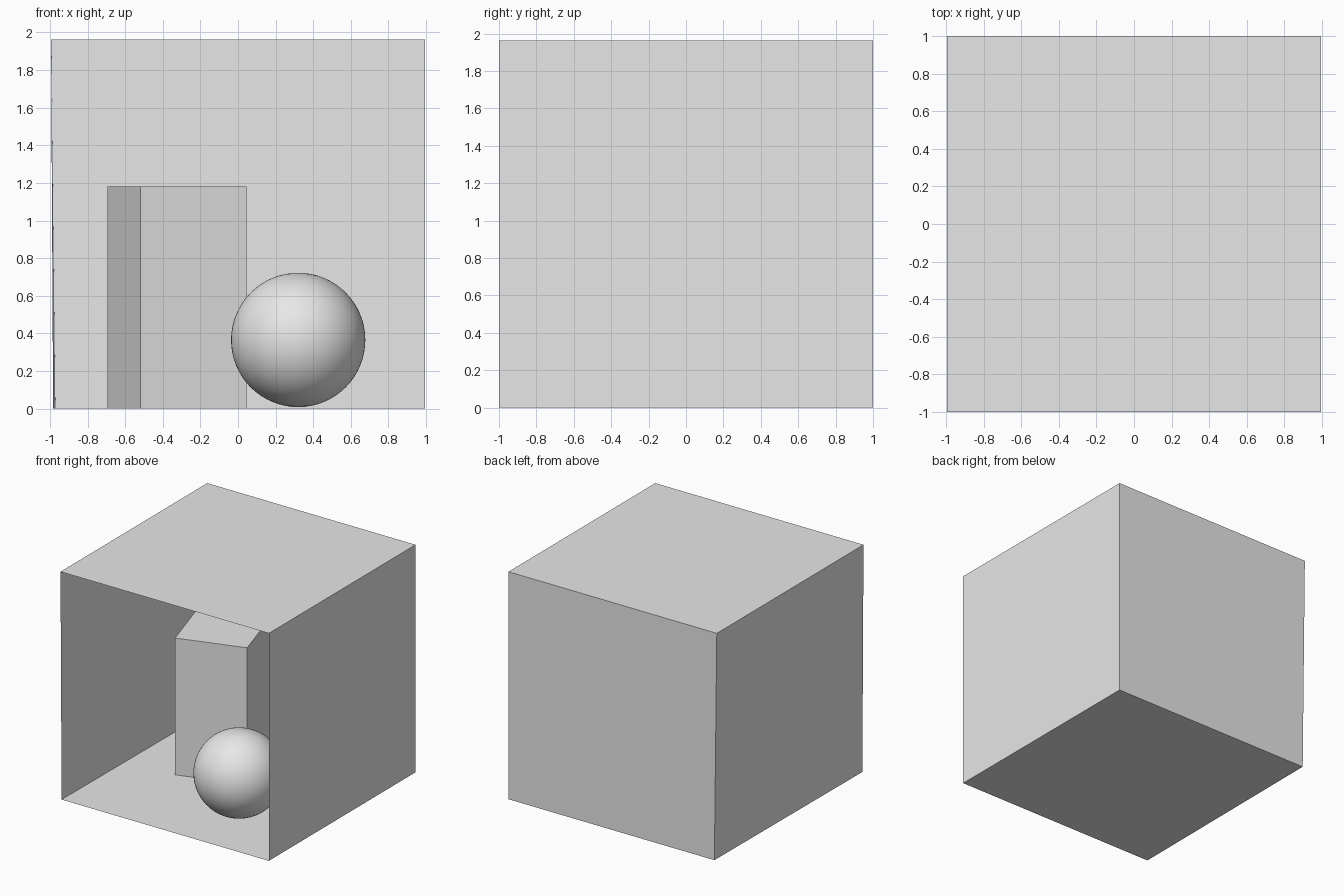
import bpy
import bmesh

cube = bpy.data.objects.get("Cube")
if cube:
    bpy.data.objects.remove(cube, do_unlink=True)

# One plain grey for everything
grey = bpy.data.materials.new("plain grey")
grey.use_nodes = True
colour = (0.8, 0.8, 0.8, 1)
grey.diffuse_color = colour
grey.node_tree.nodes["Principled BSDF"].inputs["Base Color"].default_value = colour

W, D, H = 0.994, 1.0, 1.963


def finish(name, bm):
    mesh = bpy.data.meshes.new(name)
    bm.to_mesh(mesh)
    bm.free()
    mesh.materials.append(grey)
    obj = bpy.data.objects.new(name, mesh)
    bpy.context.collection.objects.link(obj)
    return obj


def panel(name, corners):
    bm = bmesh.new()
    bm.faces.new([bm.verts.new(c) for c in corners])
    return finish(name, bm)


# Open-fronted room of thin panels; its right wall leans slightly inwards at the foot
floor = [(-0.983, -D, 0), (W, -D, 0), (W, D, 0), (-0.971, D, 0)]
top = [(-W, -D, H), (W, -D, H), (W, D, H), (-W, D, H)]
panel("floor", floor)
panel("ceiling", top[::-1])
for name, a, b in (("left_wall", 1, 2), ("back_wall", 2, 3), ("right_wall", 3, 0)):
    panel(name, [floor[b], floor[a], top[a], top[b]])

# Tall turned block standing on the floor
outline = [(-0.519, -0.116), (0.046, 0.059), (-0.129, 0.631), (-0.694, 0.452)]
bm = bmesh.new()
low = [bm.verts.new((x, y, 0)) for x, y in outline]
high = [bm.verts.new((x, y, 1.18)) for x, y in outline]
bm.faces.new(high)
for i in range(4):
    j = (i + 1) % 4
    bm.faces.new((low[i], low[j], high[j], high[i]))
finish("tall_block", bm)

# Smooth ball in front of it
bm = bmesh.new()
bmesh.ops.create_uvsphere(bm, u_segments=64, v_segments=32, radius=0.357)
for face in bm.faces:
    face.smooth = True
ball = finish("ball", bm)
ball.location = (0.32, -0.443, 0.365)
